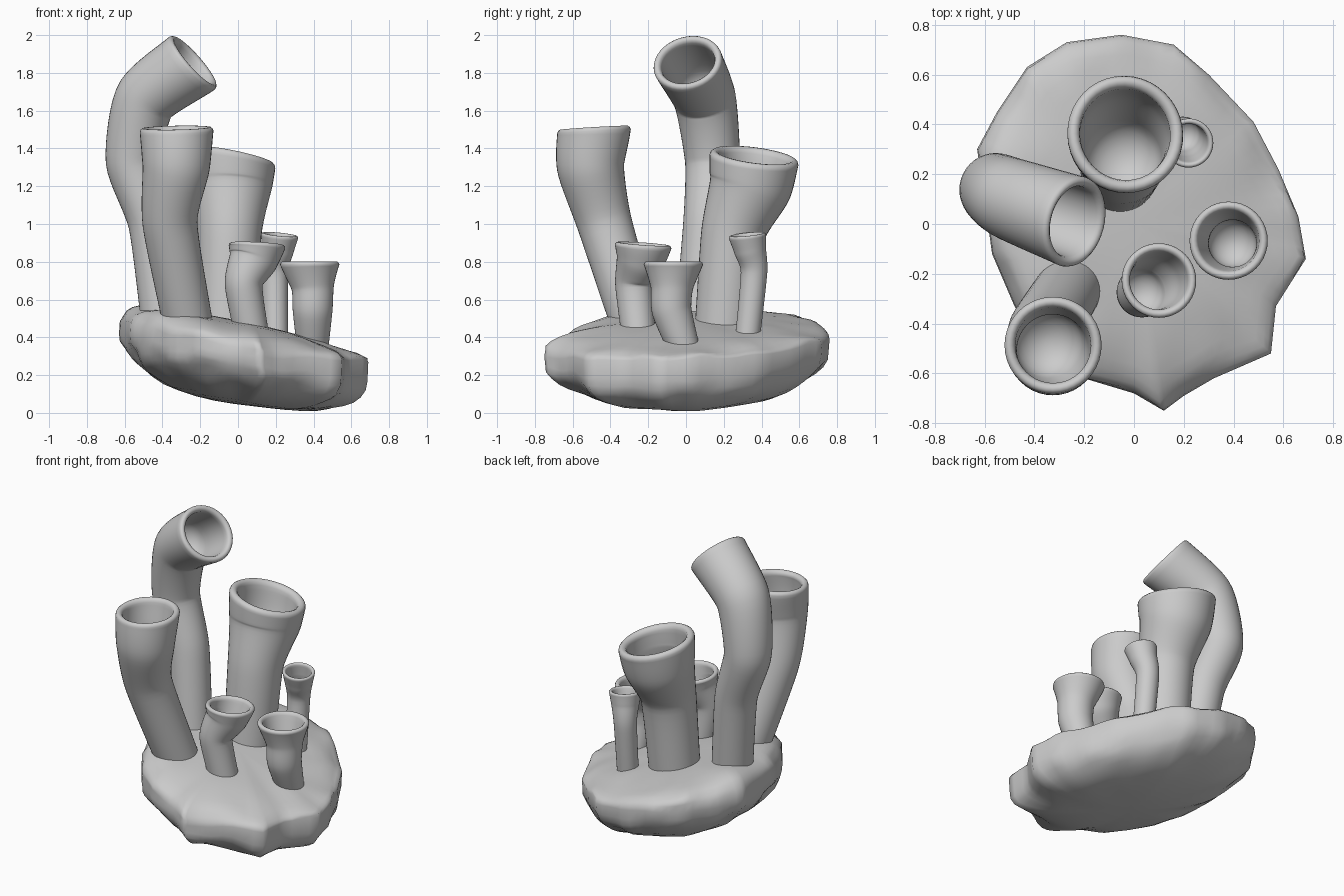
import bpy, bmesh, math
from mathutils import Vector, noise

if "Cube" in bpy.data.objects:
    bpy.data.objects.remove(bpy.data.objects["Cube"])

SIDES = 40


def loft(name, rings):
    """Skin a list of equal-length closed rings and cap both ends."""
    bm = bmesh.new()
    vr = [[bm.verts.new(p) for p in r] for r in rings]
    n = len(vr[0])
    for a, b in zip(vr, vr[1:]):
        for i in range(n):
            j = (i + 1) % n
            bm.faces.new((a[i], a[j], b[j], b[i]))
    for r in (vr[0], vr[-1]):
        c = bm.verts.new(sum((v.co for v in r), Vector()) / n)
        for i in range(n):
            bm.faces.new((r[i], r[(i + 1) % n], c))
    bmesh.ops.recalc_face_normals(bm, faces=bm.faces)
    me = bpy.data.meshes.new(name)
    bm.to_mesh(me)
    bm.free()
    ob = bpy.data.objects.new(name, me)
    bpy.context.collection.objects.link(ob)
    for p in me.polygons:
        p.use_smooth = True
    return ob


def spline(points, steps=8, tension=.33):
    """Fairly taut cardinal spline through (x, y, z, radius) points."""
    P = [Vector(p) for p in points]
    P = [2 * P[0] - P[1]] + P + [2 * P[-1] - P[-2]]
    out = []
    for k in range(1, len(P) - 2):
        a, b, c, d = P[k - 1:k + 3]
        m0, m1 = (c - a) * tension, (d - b) * tension
        for i in range(steps):
            t = i / steps
            out.append(b * (2 * t ** 3 - 3 * t * t + 1) + m0 * (t ** 3 - 2 * t * t + t)
                       + c * (3 * t * t - 2 * t ** 3) + m1 * (t ** 3 - t * t))
    return out + [P[-2]]


def ring(c, n, r):
    u = Vector((0, 1, 0)).cross(n).normalized()
    v = n.cross(u).normalized()
    return [c + r * (math.cos(t) * u + math.sin(t) * v)
            for t in (2 * math.pi * i / SIDES for i in range(SIDES))]


def tube(name, points, axis):
    """Hollow sponge tube: outer wall, rounded lip, inner wall, bowl floor."""
    S = spline(points)
    axis = Vector(axis).normalized()
    C = [s.to_3d() for s in S]
    m = len(S) - 1
    N = []
    for i in range(m + 1):
        t = (C[min(i + 2, m)] - C[max(i - 2, 0)]).normalized()
        N.append(t.lerp(axis, (i / m) ** 5).normalized())
    rings = [ring(C[i], N[i], S[i][3]) for i in range(m + 1)]
    R = S[m][3]
    for k, h in ((.98, .06), (.93, .1), (.87, .1), (.81, .06), (.78, -.02)):
        rings.append(ring(C[m] + axis * h * R, axis, k * R))
    depth, i, r = 0, m, .78 * R
    while i > 2 and depth < 1.3 * R:
        depth += (C[i] - C[i - 1]).length
        i -= 1
        r = .78 * (.3 * R + .7 * S[i][3])
        if depth > 0.08 * R:
            rings.append(ring(C[i], N[i], r))
    for a in (15, 30, 45, 60, 75, 86):
        a = math.radians(a)
        rings.append(ring(C[i] - N[i] * r * .9 * math.sin(a), N[i], r * math.cos(a)))
    return loft(name, rings)


# Rock base: irregular outline, tilted down to the right
outline = [(.69, -.14), (.66, .03), (.58, .22), (.48, .41), (.3, .6), (.16, .72), (-.05, .76),
           (-.27, .73), (-.43, .63), (-.55, .45), (-.63, .3), (-.6, .1), (-.57, -.12), (-.48, -.33),
           (-.36, -.5), (-.2, -.62), (0, -.68), (.12, -.75), (.2, -.69), (.32, -.62), (.55, -.52),
           (.57, -.33)]
SEG = 4
edge = []
for k, p in enumerate(outline):
    q = outline[(k + 1) % len(outline)]
    edge += [Vector(p).lerp(Vector(q), i / SEG) for i in range(SEG)]


def rock_ring(s, upper):
    pts = []
    for e in edge:
        x, y = e * s
        rim = .35 - .1 * e.x + .04 * e.y
        side = e.normalized().x
        p = 2.5 + 1.3 * max(0, -side) - .6 * max(0, side) if upper else 2.2 + 1.3 * max(0, side)
        full = (.49 - .18 * x) if upper else (.045 - .12 * x)
        z = rim + (full - rim) * (1 - s ** p) ** (1 / p)
        # craggy lumps, stronger toward the edge
        d = noise.noise_vector(Vector((x * 5, y * 5, z * 6 + 3))) * .03 * s * s
        pts.append(Vector((x + d.x * (s < .99), y + d.y * (s < .99), max(0, z + d.z))))
    return pts


levels = [.05, .2, .35, .5, .62, .73, .82, .89, .94, .975, .993]
rings = [rock_ring(s, False) for s in levels] + [rock_ring(1, True)]
rings += [rock_ring(s, True) for s in reversed(levels)]
loft("rock_base", rings)

# Sponge tubes: (x, y, z, radius) along the stem, then the mouth direction
tube("tall_bent_tube", [(-.38, .06, .42, .125), (-.45, .115, 1.0, .13), (-.555, .14, 1.33, .145),
                        (-.49, .1, 1.66, .165), (-.245, .01, 1.85, .185)], (.74, -.2, .65))
tube("front_left_tube", [(-.255, -.25, .42, .13), (-.36, -.43, 1.0, .145), (-.328, -.505, 1.3, .178),
                         (-.325, -.487, 1.49, .195)], (-.02, -.06, 1))
tube("wide_back_tube", [(-.06, .2, .42, .155), (-.045, .25, .95, .17), (-.04, .34, 1.2, .22),
                        (-.035, .36, 1.34, .237)], (.2, .13, 1))
tube("small_center_tube", [(.075, -.25, .4, .09), (.03, -.275, .68, .1), (.08, -.24, .81, .13),
                           (.1, -.227, .88, .15)], (.05, .07, 1))
tube("small_right_tube", [(.395, 0, .31, .08), (.395, -.075, .54, .105), (.395, -.075, .66, .112),
                          (.38, -.067, .785, .157)], (0, 0, 1))
tube("thin_back_tube", [(.2, .32, .34, .065), (.195, .36, .74, .07), (.21, .34, .86, .085),
                        (.22, .325, .935, .099)], (.1, -.1, 1))
